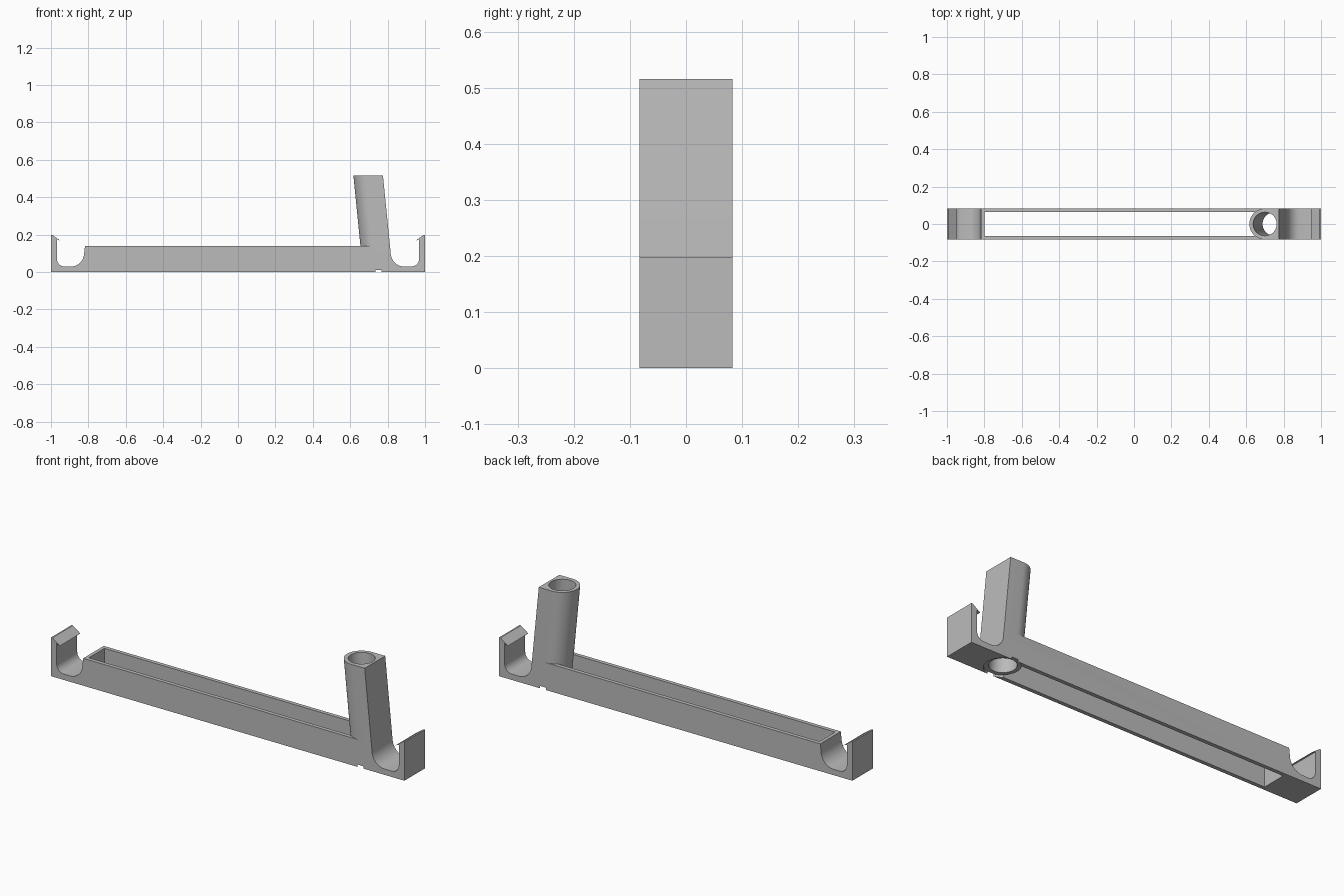
import bpy, bmesh, math

if "Cube" in bpy.data.objects:
    bpy.data.objects.remove(bpy.data.objects["Cube"])

HALF = 0.083       # half depth of the part
TOP = 0.515        # tower height
DECK = 0.14        # body height
LEAN = 0.1         # sideways shift of the tower per unit of height
AXIS = 0.70        # tower axis at its top


def lean_x(x, z):
    return x + (TOP - z) * LEAN


def arc(cx, cy, rx, ry, a0, a1, n=10):
    angles = [math.radians(a0 + (a1 - a0) * i / n) for i in range(n + 1)]
    return [(cx + rx * math.cos(a), cy + ry * math.sin(a)) for a in angles]


def loft(name, bottom, top):
    """Solid between two matching outlines."""
    bm = bmesh.new()
    low = [bm.verts.new(p) for p in bottom]
    high = [bm.verts.new(p) for p in top]
    bm.faces.new(low)
    bm.faces.new(high)
    for i in range(len(low)):
        j = (i + 1) % len(low)
        bm.faces.new((low[i], low[j], high[j], high[i]))
    bmesh.ops.recalc_face_normals(bm, faces=bm.faces)
    mesh = bpy.data.meshes.new(name)
    bm.to_mesh(mesh)
    bm.free()
    obj = bpy.data.objects.new(name, mesh)
    bpy.context.collection.objects.link(obj)
    return obj


def leaning(name, outline, z0, z1):
    """Vertical prism whose right-hand points follow the tower's lean."""
    def ring(z):
        return [(lean_x(x, z) if x > 0 else x, y, z) for x, y in outline]
    return loft(name, ring(z0), ring(z1))


def clip_end(wall):
    """Hook and channel at the +x end, from outer base to the inner wall."""
    hook = [(1, 0), (1, 0.198), (0.992, 0.198), (0.95, 0.168), (0.968, 0.175)]
    corner = arc(0.928, 0.07, 0.04, 0.04, 0, -90)
    inner = arc(wall + 0.07, 0.105, 0.07, 0.075, 270, 180)
    return hook + corner + inner


# Side profile: left clip, deck, tower and right clip in one outline
right = clip_end(lean_x(0.775, 0.105))
left = [(-x, z) for x, z in reversed(clip_end(0.822))]
tower_left = AXIS - HALF
profile = right + [(0.775, TOP), (tower_left, TOP),
                   (lean_x(tower_left, DECK), DECK), (-0.818, DECK)] + left
holder = loft("holder_body", [(x, -HALF, z) for x, z in profile],
              [(x, HALF, z) for x, z in profile])

# Long slot, ending against the round tower wall
reach = math.degrees(math.asin(0.063 / HALF))
slot = [(-0.8, 0.063)] + arc(AXIS, 0, HALF, HALF, 180 - reach, 180 + reach, 16)
slot += [(-0.8, -0.063)]

# Waste around the rounded side of the tower
waste = [(AXIS - 0.2, 0.1), (AXIS, 0.1)]
waste += arc(AXIS, 0, HALF, HALF, 90, 270, 32)
waste += [(AXIS, -0.1), (AXIS - 0.2, -0.1)]

bore = arc(AXIS, 0, 0.063, 0.063, 0, 352.5, 47)
recess = arc(AXIS, 0, 0.0848, 0.0848, 0, 352.5, 47)

cutters = [
    leaning("tower_rounding_cutter", waste, DECK, 0.6),
    leaning("slot_cutter", slot, -0.05, DECK + 0.03),
    leaning("bore_cutter", bore, -0.05, 0.6),
    leaning("recess_cutter", recess, -0.05, 0.012),
]
for cutter in cutters:
    cutter.hide_render = True
    mod = holder.modifiers.new(cutter.name, "BOOLEAN")
    mod.operation = "DIFFERENCE"
    mod.solver = "EXACT"
    mod.object = cutter

# Bake the cuts, then drop the cutters
bpy.ops.object.select_all(action="DESELECT")
bpy.context.view_layer.objects.active = holder
holder.select_set(True)
for mod in list(holder.modifiers):
    bpy.ops.object.modifier_apply(modifier=mod.name)
for cutter in cutters:
    bpy.data.objects.remove(cutter)
bpy.ops.object.shade_smooth_by_angle(angle=math.radians(30))

# Plain grey material
grey = bpy.data.materials.new("plain_grey")
grey.use_nodes = True
colour = (0.5, 0.5, 0.5, 1)
grey.diffuse_color = colour
grey.node_tree.nodes["Principled BSDF"].inputs["Base Color"].default_value = colour
holder.data.materials.clear()
holder.data.materials.append(grey)
